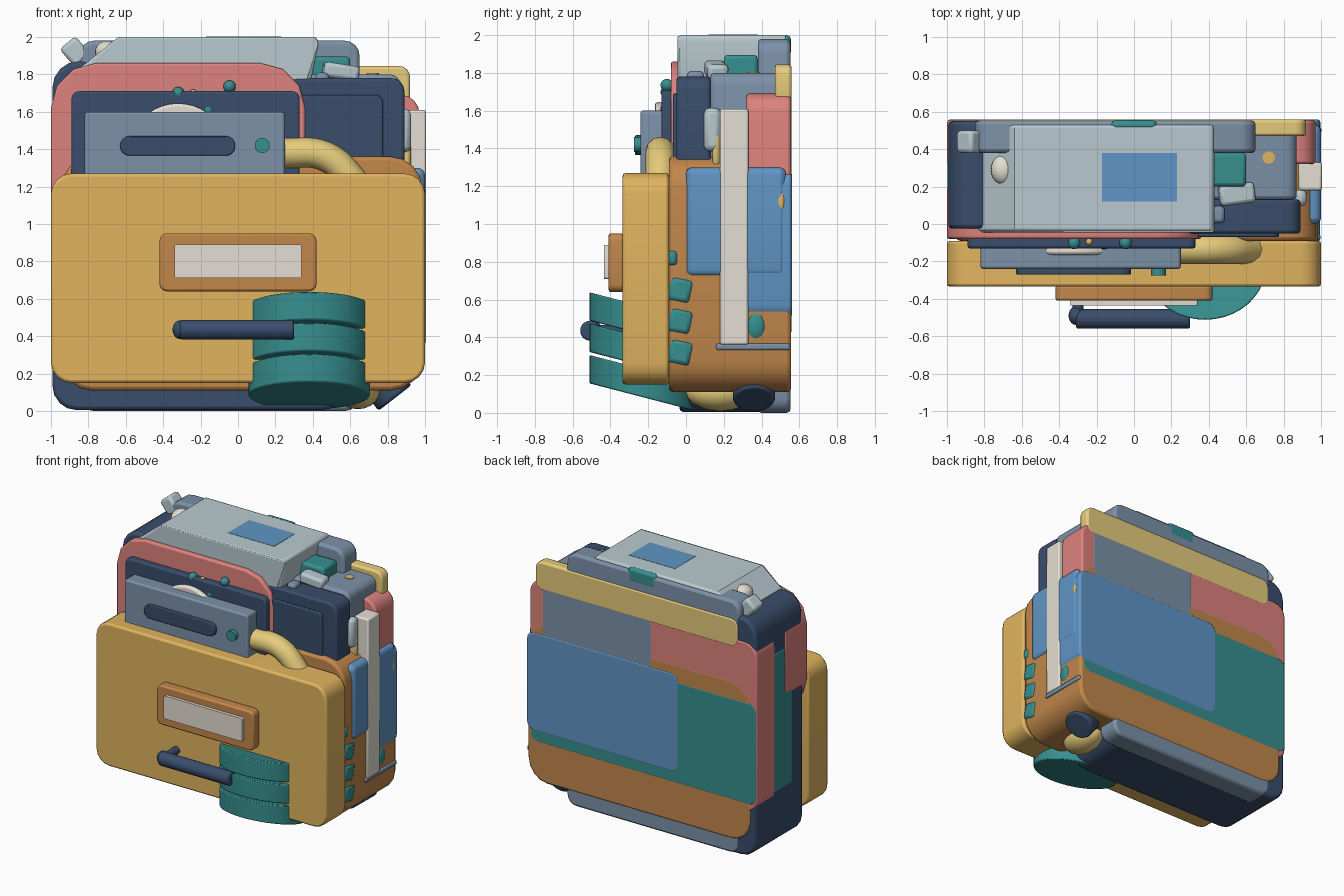
import bpy, bmesh, math
from mathutils import Vector

if "Cube" in bpy.data.objects:
    bpy.data.objects.remove(bpy.data.objects["Cube"])

def srgb(h):
    c = [int(h[i:i + 2], 16) / 255 for i in (0, 2, 4)]
    return [v / 12.92 if v <= 0.04045 else ((v + 0.055) / 1.055) ** 2.4 for v in c] + [1]

COLOURS = dict(tan="E0B45F", orange="C2874B", cream="E4DFD3", teal="378F90", navy="394D6B",
               red="DD827D", grey="7C91A8", pale="B9CAD0", blue="6095C5", yellow="E6CC7C")
MATS = {}
for n, h in COLOURS.items():
    MATS[n] = bpy.data.materials.new(n)
    MATS[n].diffuse_color = srgb(h)

def finish(ob, name, mat, bevel=0.0):
    ob.name = name
    ob.data.materials.clear()
    ob.data.materials.append(MATS[mat])
    if bevel:
        m = ob.modifiers.new("bevel", "BEVEL")
        m.width, m.segments, m.limit_method, m.angle_limit = bevel, 2, "ANGLE", math.radians(50)
    bpy.ops.object.select_all(action="DESELECT")
    ob.select_set(True)
    bpy.context.view_layer.objects.active = ob
    bpy.ops.object.shade_smooth_by_angle(angle=math.radians(35))
    return ob

def prism(name, pts, y0, y1, mat, bevel=0.0):
    """Extrude an x-z outline from y0 to y1."""
    bm = bmesh.new()
    f = bm.faces.new([bm.verts.new((x, y0, z)) for x, z in pts])
    g = bmesh.ops.extrude_face_region(bm, geom=[f])
    bmesh.ops.translate(bm, vec=(0, y1 - y0, 0),
                        verts=[v for v in g["geom"] if isinstance(v, bmesh.types.BMVert)])
    bmesh.ops.recalc_face_normals(bm, faces=bm.faces)
    me = bpy.data.meshes.new(name)
    bm.to_mesh(me)
    bm.free()
    ob = bpy.data.objects.new(name, me)
    bpy.context.collection.objects.link(ob)
    return finish(ob, name, mat, bevel)

def slab(name, mat, x0, x1, y0, y1, z0, z1, r=0.08, bevel=0.012, seg=4):
    """Box with corners rounded as seen from the front."""
    pts = []
    for cx, cz, a in ((x1 - r, z1 - r, 0), (x0 + r, z1 - r, 90), (x0 + r, z0 + r, 180), (x1 - r, z0 + r, 270)):
        for i in range(seg + 1):
            t = math.radians(a + 90 * i / seg)
            pts.append((cx + r * math.cos(t), cz + r * math.sin(t)))
    return prism(name, pts, y0, y1, mat, bevel)

def rod(name, mat, p, q, r, bevel=0.0, n=32):
    p, q = Vector(p), Vector(q)
    bpy.ops.mesh.primitive_cylinder_add(vertices=n, radius=r, depth=(q - p).length, location=(p + q) / 2,
                                        rotation=(q - p).to_track_quat("Z", "Y").to_euler())
    return finish(bpy.context.object, name, mat, bevel)

def ball(name, mat, loc, size):
    bpy.ops.mesh.primitive_uv_sphere_add(segments=20, ring_count=10, radius=1, location=loc)
    bpy.context.object.scale = size
    return finish(bpy.context.object, name, mat)

def block(name, mat, loc, size, rot=(0, 0, 0), bevel=0.02):
    bpy.ops.mesh.primitive_cube_add(size=1, location=loc, rotation=rot)
    ob = bpy.context.object
    ob.scale = size
    bpy.ops.object.transform_apply(location=False, rotation=False, scale=True)
    return finish(ob, name, mat, bevel)

# Front pocket with its label and pull handle
slab("front_pocket", "tan", -1, 1, -0.335, -0.09, 0.15, 1.27, 0.11, 0.015)
slab("label_frame", "orange", -0.42, 0.42, -0.41, -0.33, 0.64, 0.95, 0.04)
slab("label_plate", "cream", -0.34, 0.34, -0.435, -0.40, 0.71, 0.89, 0.01, 0)
rod("pull_handle", "navy", (-0.31, -0.507, 0.435), (0.30, -0.507, 0.435), 0.053, 0.012)
rod("handle_mount", "navy", (-0.30, -0.32, 0.435), (-0.30, -0.50, 0.435), 0.03)
ball("handle_end", "navy", (-0.31, -0.49, 0.435), (0.04, 0.05, 0.05))

# Stack of slanted discs, highest at the front
for i in range(3):
    bpy.ops.mesh.primitive_cylinder_add(vertices=40, radius=1, depth=0.15,
                                        location=(0.38, -0.225, 0.157 + 0.166 * i))
    disc = bpy.context.object
    for v in disc.data.vertices:
        v.co.x *= 0.325
        v.co.y *= 0.287
        v.co.z -= 0.26 * v.co.y
    finish(disc, "stacked_disc", "teal", 0.008)

# Main bodies sharing one back plane
slab("navy_body", "navy", -0.992, 0.58, -0.035, 0.551, 0.005, 1.74, 0.13, 0.02)
slab("navy_left_column", "navy", -0.992, -0.70, -0.025, 0.551, 1.2, 1.87, 0.14, 0.02)
slab("orange_body", "orange", -0.95, 0.985, -0.09, 0.557, 0.11, 1.36, 0.17, 0.02)
slab("grey_back_slab", "grey", -0.85, 0.65, 0.38, 0.553, 0.0, 1.98, 0.08, 0.02)
slab("grey_body", "grey", -0.1, 0.87, 0.13, 0.5575, 1.0, 1.80, 0.06, 0.02)
slab("teal_back_slab", "teal", -0.996, 0.96, 0.10, 0.5585, 0.42, 1.22, 0.06)
slab("teal_left_panel", "teal", -0.996, -0.6, 0.10, 0.40, 0.42, 1.55, 0.04)
slab("red_back_slab", "red", -1.0, 0.97, 0.32, 0.556, 0.36, 1.69, 0.10, 0.015)
slab("yellow_back_slab", "yellow", -0.84, 0.92, 0.47, 0.5585, 1.62, 1.845, 0.06, 0.015)
slab("blue_back_slab", "blue", -0.33, 0.995, 0.24, 0.56, 0.50, 1.28, 0.07, 0.015)
slab("blue_side_pad", "blue", 0.5, 1.0, 0.0, 0.53, 0.72, 1.30, 0.04, 0.03)

# Top lid: a sloped left shoulder and a thin front lip
prism("top_lid", [(-0.85, 1.62), (-0.85, 1.83), (-0.64, 2.0), (0.42, 2.0), (0.43, 1.96), (0.36, 1.62)],
      -0.04, 0.53, "pale", 0.015)
prism("lid_lip", [(-0.94, 1.74), (-0.64, 1.995), (0.42, 1.995), (0.43, 1.96), (0.36, 1.74)],
      -0.045, -0.02, "pale", 0.006)
block("lid_patch", "blue", (0.03, 0.25, 1.998), (0.40, 0.26, 0.008), bevel=0)
ball("lid_knob", "cream", (-0.70, 0.29, 1.92), (0.065, 0.08, 0.06))
block("lid_latch", "pale", (-0.87, 0.44, 1.92), (0.11, 0.12, 0.13), (0, math.radians(-40), 0))
block("teal_block", "teal", (0.45, 0.29, 1.80), (0.30, 0.18, 0.19))
block("teal_tab", "teal", (0.0, 0.53, 1.945), (0.24, 0.05, 0.11))

# Upper right compartment
slab("right_compartment", "navy", 0.25, 0.89, -0.05, 0.13, 1.0, 1.78, 0.07, 0.015)
slab("right_compartment_door", "navy", 0.25, 0.775, -0.07, -0.04, 1.1, 1.69, 0.04, 0.008)
block("small_latch", "pale", (0.55, 0.16, 1.815), (0.19, 0.11, 0.08), (0, 0.15, 0.12))
block("small_hinge", "grey", (0.45, 0.05, 1.76), (0.07, 0.09, 0.10))
rod("top_dot", "tan", (0.72, 0.355, 1.79), (0.72, 0.355, 1.806), 0.033)

# Red arched pocket with layered plates
slab("arched_pocket", "red", -1.0, 0.36, -0.08, 0.20, 0.95, 1.86, 0.24, 0.012, 3)
slab("arched_pocket_plate", "navy", -0.89, 0.33, -0.13, -0.07, 1.0, 1.71, 0.04)
slab("control_box", "grey", -0.82, 0.25, -0.24, -0.10, 1.0, 1.60, 0.02)
slab("control_slot", "navy", -0.63, -0.015, -0.27, -0.23, 1.365, 1.47, 0.05, 0.006)
rod("control_button", "teal", (0.13, -0.275, 1.42), (0.13, -0.23, 1.42), 0.04)
rod("dial", "cream", (-0.32, -0.165, 1.375), (-0.32, -0.12, 1.375), 0.27, 0.015, 40)
for x, z in ((-0.32, 1.70), (-0.045, 1.735), (-0.16, 1.61)):
    ball("teal_bead", "teal", (x, -0.10, z), (0.033, 0.035, 0.033))
ball("tan_bead", "tan", (-0.24, -0.095, 1.70), (0.02, 0.02, 0.02))

# Curved hose
cu = bpy.data.curves.new("hose", "CURVE")
cu.dimensions, cu.bevel_depth, cu.bevel_resolution, cu.use_fill_caps = "3D", 0.08, 4, True
sp = cu.splines.new("BEZIER")
sp.bezier_points.add(2)
for b, co in zip(sp.bezier_points, ((0.22, -0.135, 1.38), (0.47, -0.135, 1.36), (0.66, -0.135, 1.18))):
    b.co = co
    b.handle_left_type = b.handle_right_type = "AUTO"
hose = bpy.data.objects.new("hose", cu)
bpy.context.collection.objects.link(hose)
cu.materials.append(MATS["yellow"])

# Right side fittings
block("side_strap", "cream", (0.942, 0.255, 0.985), (0.125, 0.15, 1.25), bevel=0.012)
block("side_rail", "grey", (0.965, 0.355, 0.35), (0.065, 0.39, 0.035), bevel=0.01)
block("side_pad", "pale", (0.89, 0.14, 1.50), (0.07, 0.09, 0.23), bevel=0.03)
block("side_clip", "yellow", (0.885, 0.16, 1.39), (0.08, 0.04, 0.18))
for z in (0.32, 0.485, 0.65):
    block("side_claw", "teal", (0.965, -0.03, z), (0.06, 0.125, 0.13), (math.radians(-12), 0, 0), 0.025)
block("side_tab", "teal", (0.975, -0.07, 0.82), (0.045, 0.05, 0.08))
ball("side_knob", "teal", (0.965, 0.37, 0.46), (0.035, 0.055, 0.08))
ball("side_dot", "tan", (0.988, 0.50, 1.12), (0.014, 0.022, 0.06))

# Fittings under the right corner
rod("corner_foot", "navy", (0.70, 0.36, 0.25), (0.84, 0.36, 0.07), 0.112, 0.015)
ball("corner_bumper", "yellow", (0.64, 0.18, 0.11), (0.12, 0.18, 0.10))

for m in bpy.data.materials:
    if m.users and not m.is_grease_pencil:
        m.use_nodes = True
        m.node_tree.nodes["Principled BSDF"].inputs["Base Color"].default_value = m.diffuse_color
